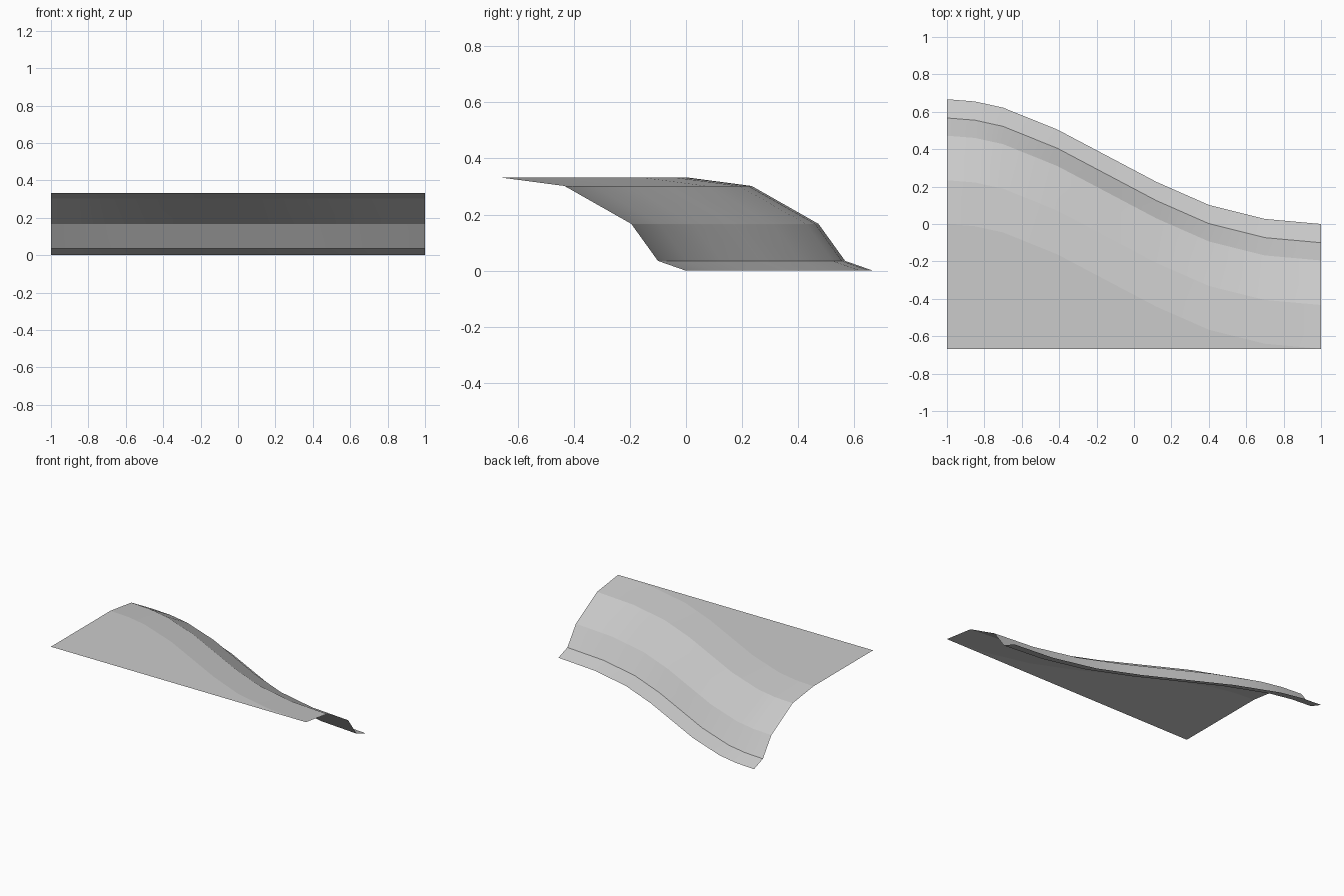
import bpy
import bmesh

cube = bpy.data.objects.get("Cube")
if cube:
    bpy.data.objects.remove(cube)

# Plain grey
grey = bpy.data.materials.new("light grey")
grey.use_nodes = True
colour = (0.6, 0.6, 0.6, 1)
grey.diffuse_color = colour
grey.node_tree.nodes["Principled BSDF"].inputs["Base Color"].default_value = colour

# S-shaped foot of the slope (x, y), and the bank's section (setback, height)
foot_line = [(-1, 0.667), (-0.85, 0.655), (-0.7, 0.622), (-0.41, 0.505), (-0.145, 0.365),
             (0.12, 0.225), (0.4, 0.102), (0.7, 0.027), (1, 0)]
section = [(0, 0), (0.1, 0.035), (0.195, 0.167), (0.433, 0.302), (0.667, 0.333)]
BACK_Y, TOP_Z = -0.667, 0.333

# Sweep the section along the foot line, then run the flat top to the straight edge
bm = bmesh.new()
columns = []
for x, y in foot_line:
    points = [(x, y - setback, z) for setback, z in section]
    if y > 0:
        points.append((x, BACK_Y, TOP_Z))
    columns.append([bm.verts.new(p) for p in points])
columns[-1].append(columns[-1][-1])  # the flat top tapers to a corner here

for a, b in zip(columns, columns[1:]):
    for i in range(len(section)):
        loop = list(dict.fromkeys([a[i], a[i + 1], b[i + 1], b[i]]))
        face = bm.faces.new(loop)
        face.normal_update()
        if face.normal.z < 0:
            face.normal_flip()
        face.smooth = True

# Keep the long creases crisp while the curve shades smoothly
for edge in bm.edges:
    p, q = (v.co for v in edge.verts)
    edge.smooth = abs(p.z - q.z) > 0.001 or abs(p.x - q.x) < 0.001

mesh = bpy.data.meshes.new("sloped_bank")
bm.to_mesh(mesh)
bm.free()
mesh.materials.append(grey)
bank = bpy.data.objects.new("sloped_bank", mesh)
bpy.context.collection.objects.link(bank)
